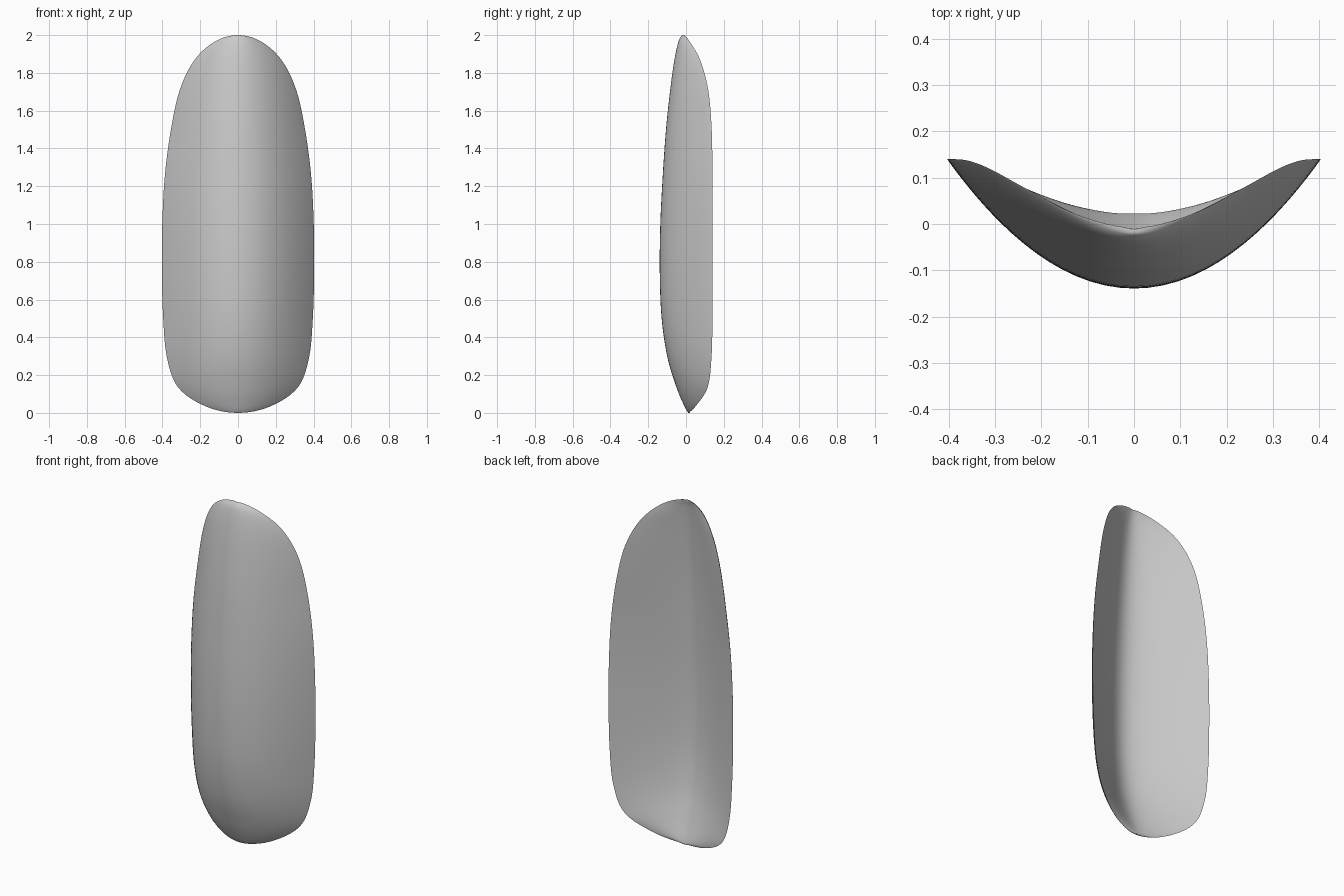
import bpy, bmesh, math

cube = bpy.data.objects.get("Cube")
if cube:
    bpy.data.objects.remove(cube, do_unlink=True)

# Shell outline at equal angles from the bottom tip to the top tip
HALF_WIDTH = [0, .17, .316, .376, .396, .403, .401, .387, .355, .309, .232, .122, 0]
SPINE_Y = [.012, -.008, -.05, -.098, -.129, -.139, -.136, -.123, -.106, -.084, -.062, -.04, -.02]
RIM_Y = [.012, .05, .114, .135, .14, .14, .14, .14, .136, .118, .076, .02, -.008]
VALLEY_DEPTH = .045   # thickness along the middle line
VALLEY_ROUND = .25    # how softly the two back wings meet
EDGE_ROUND = .014     # roll of the front towards the upper rim
ROWS, RING = 72, 80


def smooth_lookup(keys, t, odd=False):
    """Catmull-Rom through evenly spaced keys, mirrored at both ends."""
    s = t * (len(keys) - 1)
    i = min(int(s), len(keys) - 2)
    f = s - i
    sign = -1 if odd else 1
    a = keys[i - 1] if i else sign * keys[1]
    b, c = keys[i], keys[i + 1]
    d = keys[i + 2] if i + 2 < len(keys) else sign * keys[-2]
    return b + f / 2 * (c - a + f * (2*a - 5*b + 4*c - d + f * (3*(b - c) + d - a)))


def wing(u):
    """Rounded V from 0 in the middle to 1 at the rim."""
    r = VALLEY_ROUND
    return (math.hypot(u, r) - r) / (math.hypot(1, r) - r)


# Each ring crosses the bowed front, then returns along the two back wings
bm = bmesh.new()
rings = []
for r in range(1, ROWS):
    t = r / ROWS
    w = smooth_lookup(HALF_WIDTH, t, odd=True)
    spine = smooth_lookup(SPINE_Y, t)
    rim = smooth_lookup(RIM_Y, t)
    z = 1 - math.cos(math.pi * t)
    valley = spine + VALLEY_DEPTH * math.sqrt(math.sin(math.pi * t))
    roll = EDGE_ROUND * t * t
    ring = []
    for k in range(RING):
        phi = math.tau * k / RING
        u = -math.cos(phi)
        if k <= RING // 2:
            y = spine + (rim - roll - spine) * u * u + roll * (1 - abs(math.sin(phi)))
        else:
            y = valley + (rim - valley) * wing(u)
        ring.append(bm.verts.new((w * u, y, z)))
    rings.append(ring)

bottom = bm.verts.new((0, SPINE_Y[0], 0))
top = bm.verts.new((0, (SPINE_Y[-1] + RIM_Y[-1]) / 2, 2))
for k in range(RING):
    n = (k + 1) % RING
    bm.faces.new((bottom, rings[0][n], rings[0][k]))
    bm.faces.new((top, rings[-1][k], rings[-1][n]))
    for low, high in zip(rings, rings[1:]):
        bm.faces.new((low[k], low[n], high[n], high[k]))
bmesh.ops.recalc_face_normals(bm, faces=bm.faces)

mesh = bpy.data.meshes.new("curved_shell")
bm.to_mesh(mesh)
bm.free()
shell = bpy.data.objects.new("curved_shell", mesh)
bpy.context.collection.objects.link(shell)

# Plain mid grey
grey = bpy.data.materials.new("plain_grey")
grey.use_nodes = True
grey.diffuse_color = (.6, .6, .6, 1)
grey.node_tree.nodes["Principled BSDF"].inputs["Base Color"].default_value = (.6, .6, .6, 1)
mesh.materials.append(grey)

bpy.ops.object.select_all(action="DESELECT")
shell.select_set(True)
bpy.context.view_layer.objects.active = shell
bpy.ops.object.shade_smooth_by_angle(angle=math.radians(50))
